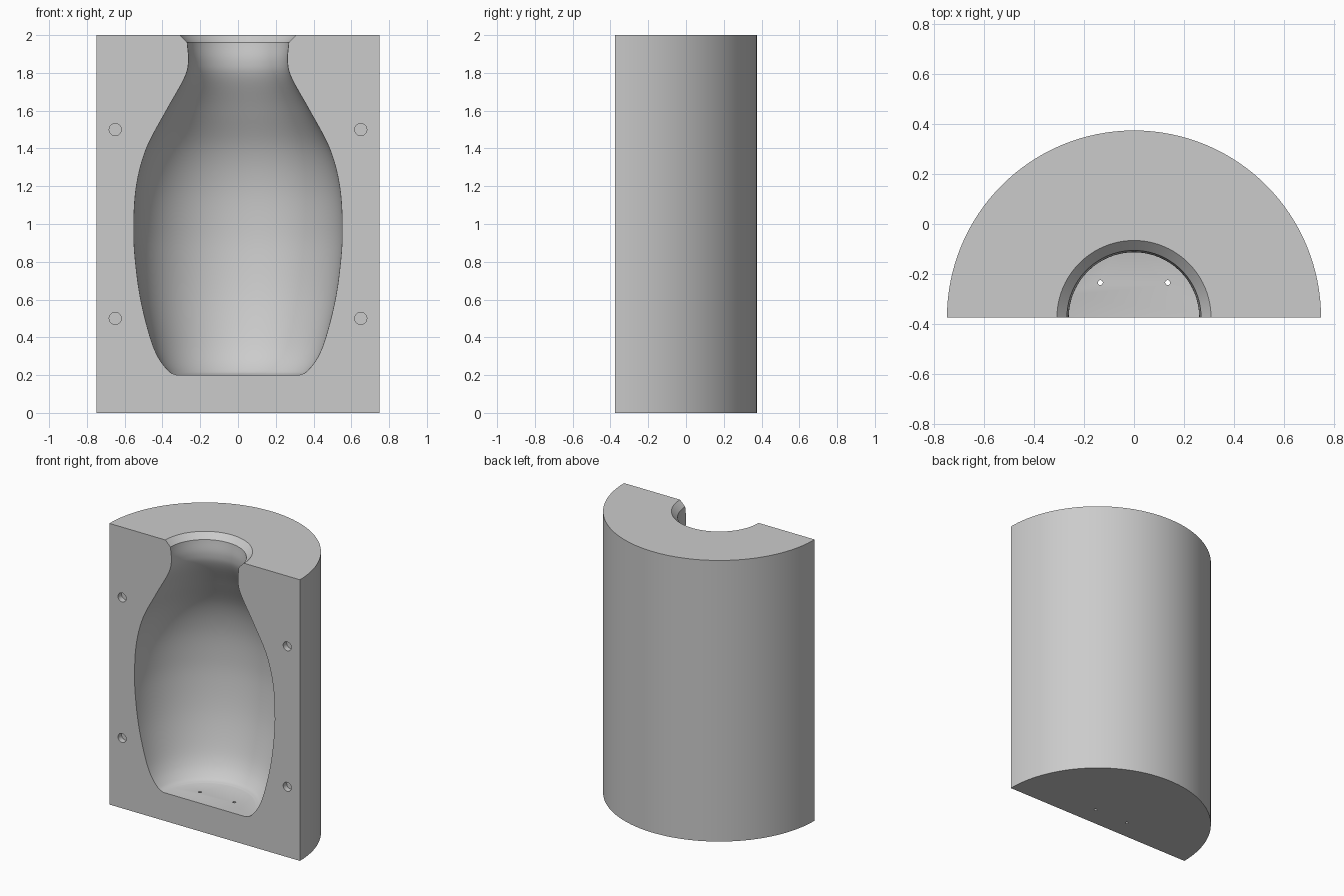
import bpy, bmesh, math
from mathutils import Vector, Matrix

cube = bpy.data.objects.get("Cube")
if cube:
    bpy.data.objects.remove(cube, do_unlink=True)

FRONT = -0.375          # parting plane
RADIUS, HEIGHT = 0.75, 2.0

plaster = bpy.data.materials.new("plaster_grey")
plaster.use_nodes = True
plaster.diffuse_color = (0.6, 0.6, 0.6, 1)
plaster.node_tree.nodes["Principled BSDF"].inputs["Base Color"].default_value = (0.6, 0.6, 0.6, 1)


def make_object(name, bm):
    bmesh.ops.recalc_face_normals(bm, faces=bm.faces)
    mesh = bpy.data.meshes.new(name)
    bm.to_mesh(mesh)
    bm.free()
    mesh.materials.append(plaster)
    obj = bpy.data.objects.new(name, mesh)
    bpy.context.collection.objects.link(obj)
    return obj


def smooth_profile(points, steps=6):
    """Catmull-Rom curve through (radius, height) points."""
    pts = [Vector(p) for p in points]
    pts = [2 * pts[0] - pts[1]] + pts + [2 * pts[-1] - pts[-2]]
    out = []
    for a, b, c, d in zip(pts, pts[1:], pts[2:], pts[3:]):
        for i in range(steps):
            t = i / steps
            out.append(0.5 * (2 * b + (c - a) * t + (2 * a - 5 * b + 4 * c - d) * t ** 2
                              + (3 * b - a - 3 * c + d) * t ** 3))
    return out + [pts[-2]]


def lathe(name, profile, segments=128):
    bm = bmesh.new()
    rings = []
    for r, z in profile:
        angles = [2 * math.pi * (i + 0.5) / segments for i in range(segments)]
        rings.append([bm.verts.new((r * math.cos(a), FRONT + r * math.sin(a), z)) for a in angles])
    for low, high in zip(rings, rings[1:]):
        for i in range(segments):
            j = (i + 1) % segments
            bm.faces.new((low[i], low[j], high[j], high[i]))
    bm.faces.new(rings[0])
    bm.faces.new(rings[-1])
    return make_object(name, bm)


def rod(name, location, radius, depth, rotation=0.0, segments=32):
    bm = bmesh.new()
    matrix = Matrix.Translation(location) @ Matrix.Rotation(rotation, 4, 'X')
    bmesh.ops.create_cone(bm, cap_ends=True, segments=segments, radius1=radius,
                          radius2=radius, depth=depth, matrix=matrix)
    return make_object(name, bm)


# Half-round mould block
bm = bmesh.new()
arc = [math.pi * i / 64 for i in range(65)]
base = bm.faces.new([bm.verts.new((RADIUS * math.cos(a), FRONT + RADIUS * math.sin(a), 0)) for a in arc])
top = bmesh.ops.extrude_face_region(bm, geom=[base])["geom"]
bmesh.ops.translate(bm, verts=[v for v in top if isinstance(v, bmesh.types.BMVert)], vec=(0, 0, HEIGHT))
mould = make_object("mould_half", bm)

# Bottle cavity with a flared pouring mouth
bottle = smooth_profile([(0.325, 0.2), (0.365, 0.22), (0.42, 0.29), (0.465, 0.4), (0.515, 0.6),
                         (0.543, 0.8), (0.552, 0.98), (0.538, 1.2), (0.485, 1.4), (0.38, 1.6),
                         (0.285, 1.77), (0.262, 1.86), (0.269, 1.96)])
cutters = [lathe("cavity_cutter", bottle + [Vector((0.309, 2.0)), Vector((0.349, 2.04))])]

# Locating sockets on the parting face, and drain holes through the floor
for side in (-1, 1):
    for z in (0.5, 1.5):
        cutters.append(rod("socket_cutter", (side * 0.65, FRONT, z), 0.032, 0.08, math.pi / 2))
    cutters.append(rod("drain_cutter", (side * 0.135, -0.235, 0.1), 0.01, 0.4, 0, 16))

for cutter in cutters:
    mod = mould.modifiers.new(cutter.name, 'BOOLEAN')
    mod.operation, mod.solver, mod.object = 'DIFFERENCE', 'EXACT', cutter

# Apply the cuts and discard the cutters
bpy.context.view_layer.update()
carved = bpy.data.meshes.new_from_object(mould.evaluated_get(bpy.context.evaluated_depsgraph_get()))
mould.modifiers.clear()
mould.data = carved
for cutter in cutters:
    bpy.data.objects.remove(cutter, do_unlink=True)

bpy.ops.object.select_all(action='DESELECT')
mould.select_set(True)
bpy.context.view_layer.objects.active = mould
bpy.ops.object.shade_smooth_by_angle(angle=math.radians(30))
